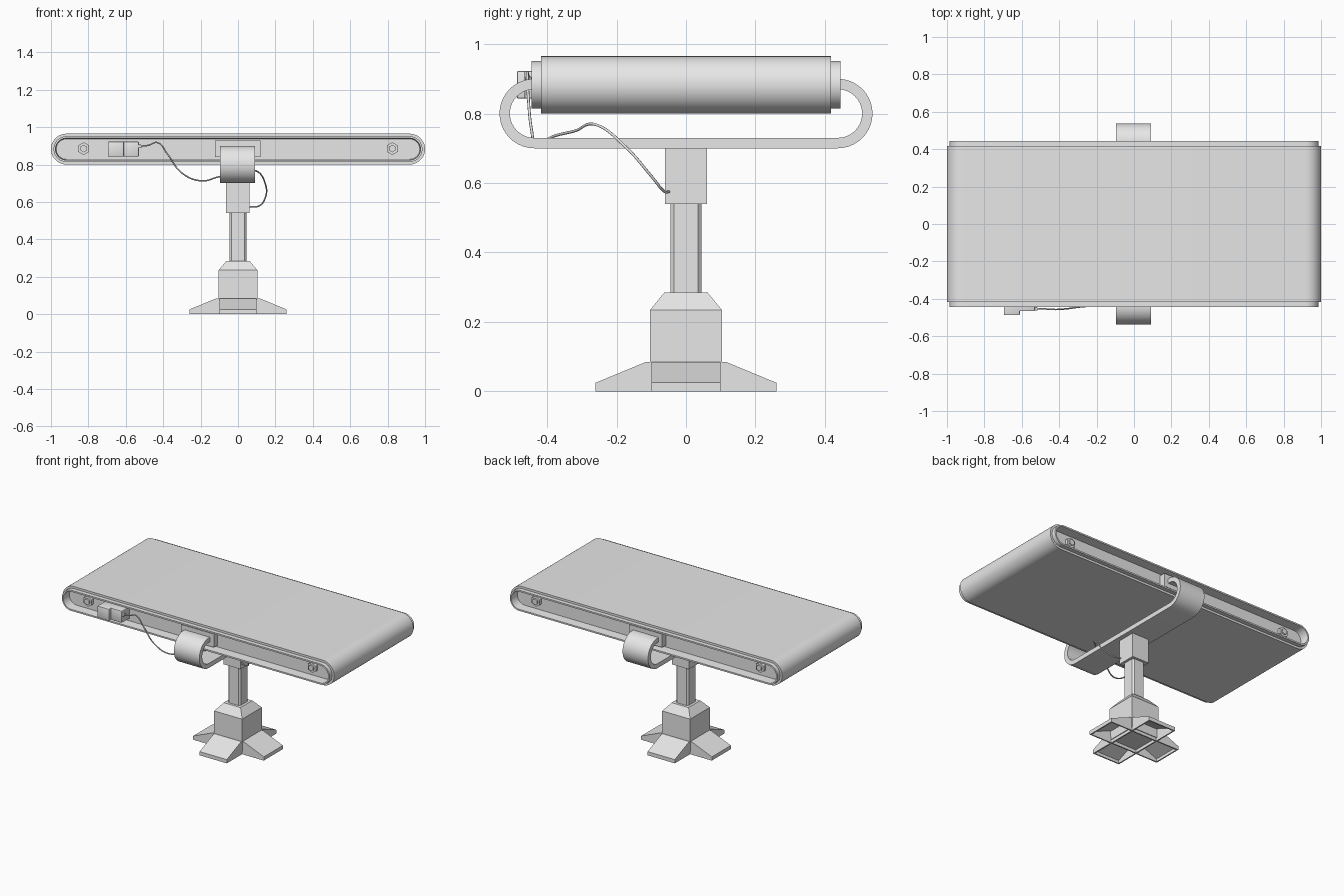
import bpy, bmesh
from math import pi, sin, cos, radians
from mathutils import Matrix, Vector

if "Cube" in bpy.data.objects:
    bpy.data.objects.remove(bpy.data.objects["Cube"])

grey = bpy.data.materials.new("light_grey")
grey.use_nodes = True
grey.diffuse_color = (0.8, 0.8, 0.8, 1)
grey.node_tree.nodes["Principled BSDF"].inputs["Base Color"].default_value = (0.8, 0.8, 0.8, 1)


def finish(name, bm, smooth=True):
    bmesh.ops.recalc_face_normals(bm, faces=bm.faces)
    mesh = bpy.data.meshes.new(name)
    bm.to_mesh(mesh)
    bm.free()
    obj = bpy.data.objects.new(name, mesh)
    bpy.context.collection.objects.link(obj)
    mesh.materials.append(grey)
    if smooth:
        bpy.ops.object.select_all(action='DESELECT')
        obj.select_set(True)
        bpy.context.view_layer.objects.active = obj
        bpy.ops.object.shade_smooth_by_angle(angle=radians(35))
    return obj


def loft(name, rings, cap=True, smooth=True):
    """Join equal-length rings of points, optionally closing both ends."""
    bm = bmesh.new()
    loops = [[bm.verts.new(p) for p in ring] for ring in rings]
    n = len(loops[0])
    for a, b in zip(loops, loops[1:]):
        for i in range(n):
            j = (i + 1) % n
            bm.faces.new((a[i], a[j], b[j], b[i]))
    if cap:
        bm.faces.new(loops[0])
        bm.faces.new(loops[-1])
    return finish(name, bm, smooth)


def box(name, lo, hi, bevel=0.0):
    lo, hi = Vector(lo), Vector(hi)
    bm = bmesh.new()
    bmesh.ops.create_cube(bm, size=1, matrix=Matrix.Translation((lo + hi) / 2)
                          @ Matrix.Diagonal((*(hi - lo), 1)))
    if bevel:
        bmesh.ops.bevel(bm, geom=bm.edges[:], offset=bevel, segments=2, affect='EDGES', profile=0.5)
    return finish(name, bm)


def stadium(y, inset, steps=20):
    """Long rounded outline of the belt at depth y."""
    r = 0.0825 - inset
    pts = []
    for side, start in ((1, -pi / 2), (-1, pi / 2)):
        for i in range(steps + 1):
            a = start + pi * i / steps
            pts.append((side * 0.9175 + r * cos(a), y, 0.8825 + r * sin(a)))
    return pts


def square(half, z, cut=0.0):
    """Square outline with cut corners."""
    if not cut:
        return [(half * sx, half * sy, z) for sx, sy in ((1, 1), (-1, 1), (-1, -1), (1, -1))]
    k = half - cut
    return [(x, y, z) for x, y in ((half, -k), (half, k), (k, half), (-k, half),
                                   (-half, k), (-half, -k), (-k, -half), (k, -half))]


# Belt and its recessed side rails
loft("belt", [stadium(y, d) for y, d in
              ((-0.417, 0.015), (-0.417, 0), (0.417, 0), (0.417, 0.015))], cap=False)
loft("belt_frame", [stadium(y, d) for y, d in
                    ((-0.385, 0.028), (-0.445, 0.024), (-0.445, 0.014),
                     (0.445, 0.014), (0.445, 0.024), (0.385, 0.028))])

# Hexagonal roller bolts and strap mounting plates on both sides
for side, label in ((-1, "front"), (1, "back")):
    for end, hand in ((-1, "right"), (1, "left")):
        bolt = [[(end * 0.825 + r * sin(i * pi / 3), side * y, 0.885 + r * cos(i * pi / 3))
                 for i in range(6)]
                for y, r in ((0.38, 0.034), (0.402, 0.034), (0.402, 0.02), (0.412, 0.02))]
        loft(f"{label}_{hand}_bolt", bolt, smooth=False)
    y0, y1 = sorted((side * 0.38, side * 0.425))
    box(f"{label}_strap_plate", (-0.122, y0, 0.84), (0.12, y1, 0.928))

# Curved carrying strap
outline = []
for radius, order in ((0.1, 1), (0.07, -1)):
    arc = [(0.4, 0.8 + radius)]
    for i in range(21):
        a = pi / 2 - pi * i / 20
        arc.append((0.437 + radius * cos(a), 0.8 + radius * sin(a)))
    arc += [(-y, z) for y, z in reversed(arc)]
    outline += arc[::order]
loft("carrying_strap", [[(x, y, z) for y, z in outline] for x in (-0.096, 0.091)])

# Stand: neck sleeve, pole and tapered collar
box("neck_sleeve", (-0.063, -0.061, 0.54), (0.061, 0.061, 0.702))
loft("pole", [square(0.045, z, 0.01) for z in (0.27, 0.56)])
loft("collar", [square(h, z) for h, z in
                ((0.103, 0.02), (0.103, 0.235), (0.062, 0.285))], smooth=False)

# Four hollow wedge feet
wedge = [(0.09, 0), (0.26, 0), (0.26, 0.025), (0.115, 0.085), (0.09, 0.085)]
for k, label in enumerate(("left", "back", "right", "front")):
    turn = Matrix.Rotation(k * pi / 2, 4, 'Z')
    foot = loft(f"{label}_foot", [[turn @ Vector((x, w, z)) for x, z in wedge]
                                  for w in (-0.1, 0.1)], smooth=False)
    bm = bmesh.new()
    bm.from_mesh(foot.data)
    under = [f for f in bm.faces if f.normal.z < -0.9]
    bmesh.ops.delete(bm, geom=under, context='FACES')
    bm.to_mesh(foot.data)
    bm.free()
    shell = foot.modifiers.new("shell", 'SOLIDIFY')
    shell.thickness = 0.012
    shell.offset = -1

# Control box with a stepped socket
box("control_box", (-0.695, -0.487, 0.843), (-0.61, -0.38, 0.922), 0.004)
box("control_socket", (-0.615, -0.465, 0.843), (-0.53, -0.38, 0.922), 0.004)
box("cable_plug", (-0.535, -0.463, 0.888), (-0.515, -0.445, 0.906), 0.003)

# Cable from the socket over the strap to the neck
path = [(-0.53, -0.455, 0.897), (-0.48, -0.454, 0.903), (-0.43, -0.457, 0.917),
        (-0.38, -0.455, 0.86), (-0.3, -0.445, 0.755), (-0.2, -0.43, 0.713),
        (-0.1, -0.38, 0.735), (0.0, -0.32, 0.75), (0.09, -0.26, 0.768),
        (0.145, -0.17, 0.7), (0.145, -0.1, 0.62), (0.11, -0.065, 0.578), (0.055, -0.048, 0.575)]
curve = bpy.data.curves.new("cable", 'CURVE')
curve.dimensions = '3D'
curve.bevel_depth = 0.004
curve.bevel_resolution = 2
curve.use_fill_caps = True
spline = curve.splines.new('BEZIER')
spline.bezier_points.add(len(path) - 1)
for point, co in zip(spline.bezier_points, path):
    point.co = co
    point.handle_left_type = point.handle_right_type = 'AUTO'
cable = bpy.data.objects.new("cable", curve)
curve.materials.append(grey)
bpy.context.collection.objects.link(cable)
